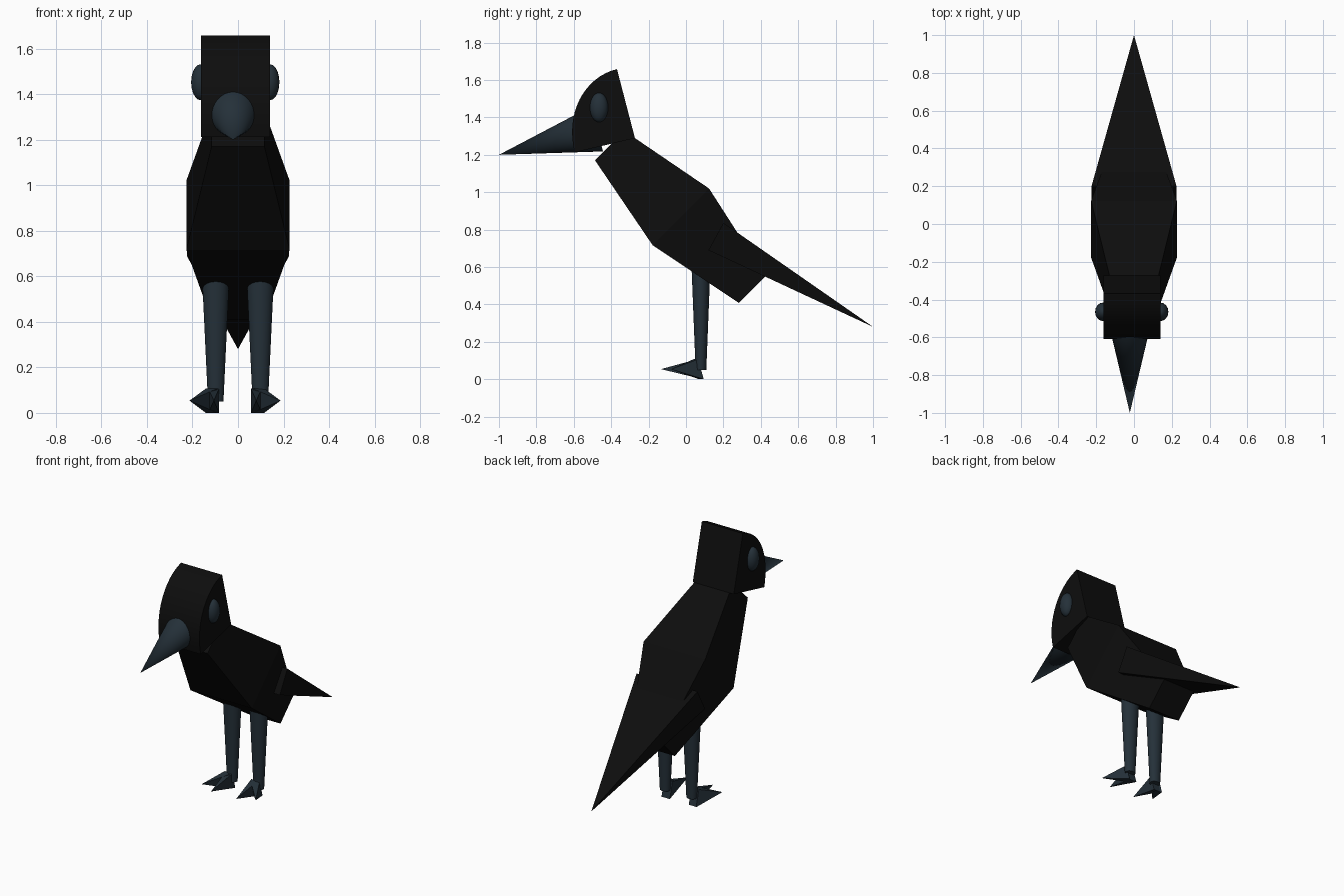
import bpy, bmesh, math
from mathutils import Vector

cube = bpy.data.objects.get("Cube")
if cube:
    bpy.data.objects.remove(cube, do_unlink=True)


def material(name, rgb):
    m = bpy.data.materials.new(name)
    m.use_nodes = True
    m.diffuse_color = (*rgb, 1)
    m.node_tree.nodes["Principled BSDF"].inputs["Base Color"].default_value = (*rgb, 1)
    return m


BLACK = material("feather_black", (0.004, 0.004, 0.004))
SLATE = material("slate_blue", (0.018, 0.030, 0.041))


def finish(name, bm, mat, smooth=None):
    bmesh.ops.recalc_face_normals(bm, faces=bm.faces)
    mesh = bpy.data.meshes.new(name)
    bm.to_mesh(mesh)
    bm.free()
    mesh.materials.append(mat)
    ob = bpy.data.objects.new(name, mesh)
    bpy.context.collection.objects.link(ob)
    if smooth:
        bpy.ops.object.select_all(action='DESELECT')
        bpy.context.view_layer.objects.active = ob
        ob.select_set(True)
        bpy.ops.object.shade_smooth_by_angle(angle=math.radians(smooth))
    return ob


def loft(bm, rings):
    """Skin closed rings of points and cap both ends."""
    loops = [[bm.verts.new(p) for p in ring] for ring in rings]
    n = len(loops[0])
    for a, b in zip(loops, loops[1:]):
        for i in range(n):
            j = (i + 1) % n
            bm.faces.new((a[i], a[j], b[j], b[i]))
    bm.faces.new(loops[0])
    bm.faces.new(loops[-1])


def slab(half, low, high):
    """Rectangle across x between two (y, z) points."""
    return [(-half, *low), (half, *low), (half, *high), (-half, *high)]


def spike(bm, base, tip):
    """Pyramid from a base ring to a point."""
    ring = [bm.verts.new(p) for p in base]
    apex = bm.verts.new(tip)
    bm.faces.new(ring)
    for i in range(len(ring)):
        bm.faces.new((ring[i], ring[(i + 1) % len(ring)], apex))


# Body: box tapering to neck and rump
bm = bmesh.new()
loft(bm, [slab(0.116, (-0.487, 1.171), (-0.33, 1.328)),
          slab(0.227, (-0.178, 0.716), (0.123, 1.02)),
          slab(0.116, (0.283, 0.408), (0.425, 0.55))])
finish("body", bm, BLACK)

# Tail: long flat pyramid
bm = bmesh.new()
spike(bm, slab(0.225, (0.12, 0.69), (0.20, 0.836)), (0, 1.0, 0.28))
finish("tail", bm, BLACK)

# Head: quarter ellipse extruded sideways
corner, up, front = Vector((-0.273, 1.289)), Vector((-0.096, 0.369)), Vector((-0.322, -0.076))
steps = 16
arc = [corner + up * math.cos(a) + front * math.sin(a)
       for a in (i * math.pi / 2 / steps for i in range(steps + 1))]
bm = bmesh.new()
loft(bm, [[(x, *p) for p in [corner] + arc] for x in (-0.162, 0.141)])
finish("head", bm, BLACK, 30)

# Beak: tilted cone set into the head
tip = Vector((-0.022, -1.0, 1.20))
low, high = Vector((-0.022, -0.444, 1.218)), Vector((-0.022, -0.506, 1.459))
mid, rise = (low + high) / 2, (high - low) / 2
side = Vector((rise.length, 0, 0))
bm = bmesh.new()
spike(bm, [mid + rise * math.cos(a) + side * math.sin(a)
           for a in (i * math.tau / 32 for i in range(32))], tip)
finish("beak", bm, SLATE, 40)

for name, s in (("left", 1), ("right", -1)):
    # Eye: flattened ball on the side of the head
    bm = bmesh.new()
    bmesh.ops.create_uvsphere(bm, u_segments=16, v_segments=10, radius=1)
    bmesh.ops.scale(bm, vec=(0.042, 0.049, 0.079), verts=bm.verts)
    bmesh.ops.translate(bm, vec=(-0.012 + s * 0.152, -0.465, 1.453), verts=bm.verts)
    finish(name + "_eye", bm, SLATE, 60)

    # Leg: round taper
    bm = bmesh.new()
    bmesh.ops.create_cone(bm, cap_ends=True, segments=32, radius1=0.034,
                          radius2=0.061, depth=0.57)
    bmesh.ops.scale(bm, vec=(1, 0.84, 1), verts=bm.verts)
    bmesh.ops.translate(bm, vec=(s * 0.098, 0.08, 0.335), verts=bm.verts)
    finish(name + "_leg", bm, SLATE, 40)

    # Foot: forward toe and outward toe
    bm = bmesh.new()
    toes = (((0.070, 0.080), (0.118, 0.080), (0.093, -0.134)),
            ((0.078, 0.060), (0.128, 0.085), (0.200, -0.080)))
    for inner, outer, end in toes:
        def place(p, z, lean=0):
            return (-0.013 + s * p[0], p[1] + lean, z)
        base = [place(inner, 0, 0.01), place(outer, 0, 0.01),
                place(outer, 0.107, -0.02), place(inner, 0.107, -0.02)]
        spike(bm, base, place(end, 0.054))
    finish(name + "_foot", bm, SLATE)
